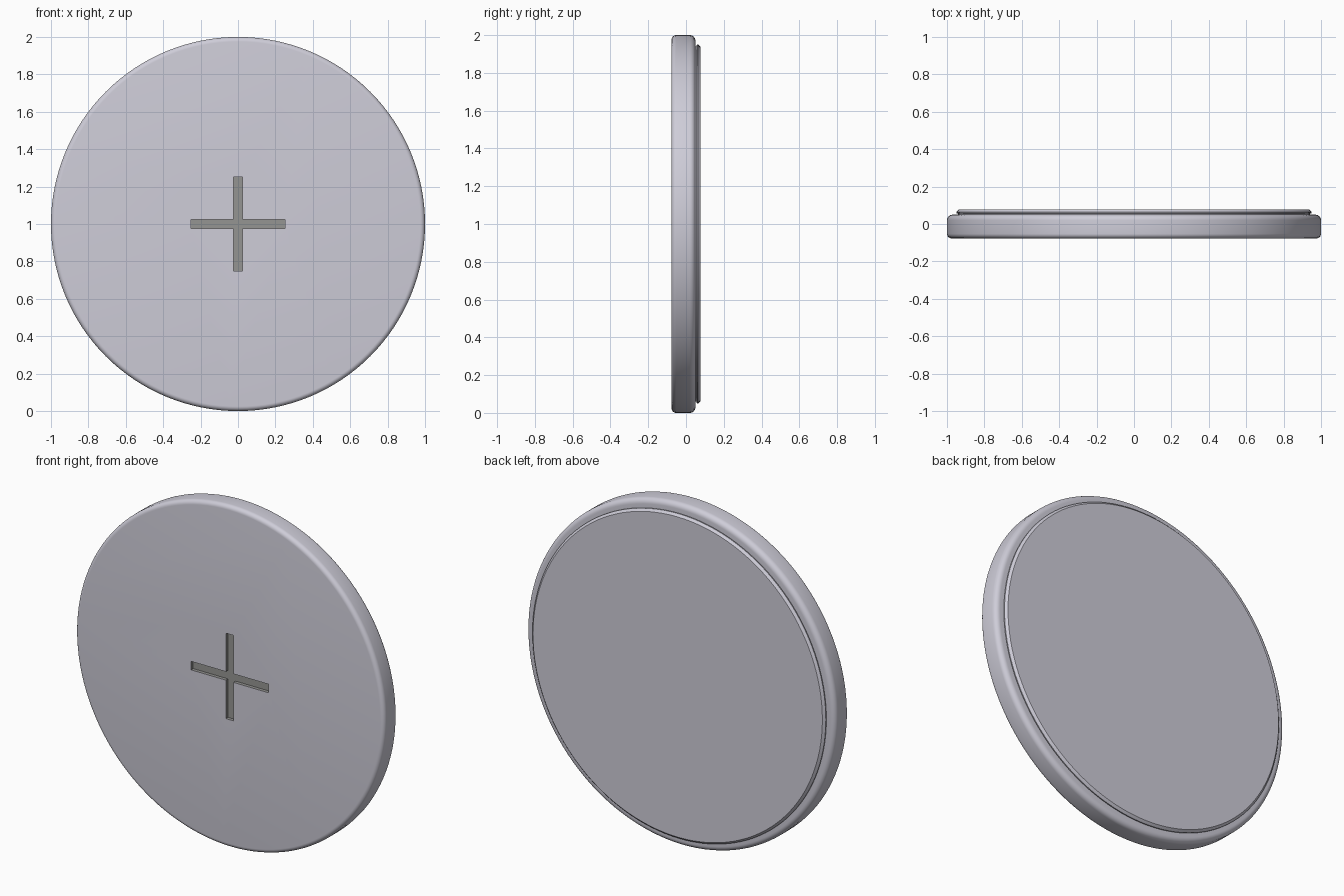
import bpy, bmesh, math

if "Cube" in bpy.data.objects:
    bpy.data.objects.remove(bpy.data.objects["Cube"])

SEG = 128
CZ = 1.0


def material(name, rgb):
    m = bpy.data.materials.new(name)
    m.diffuse_color = (*rgb, 1)
    m.use_nodes = True
    m.node_tree.nodes["Principled BSDF"].inputs["Base Color"].default_value = m.diffuse_color
    return m


def make_object(name, bm, mat):
    bmesh.ops.recalc_face_normals(bm, faces=bm.faces)
    me = bpy.data.meshes.new(name)
    bm.to_mesh(me)
    bm.free()
    me.materials.append(mat)
    ob = bpy.data.objects.new(name, me)
    bpy.context.collection.objects.link(ob)
    return ob


def lathe(name, profile, mat):
    """Closed solid of revolution about the y axis from (radius, y) points."""
    bm = bmesh.new()
    rings = []
    for r, y in profile:
        rings.append([bm.verts.new((r * math.cos(2 * math.pi * i / SEG), y,
                                    CZ + r * math.sin(2 * math.pi * i / SEG)))
                      for i in range(SEG)])
    for a, b in zip(rings, rings[1:]):
        for i in range(SEG):
            j = (i + 1) % SEG
            bm.faces.new((a[i], a[j], b[j], b[i]))
    bm.faces.new(rings[0])
    bm.faces.new(rings[-1])
    return make_object(name, bm, mat)


def fillet(r, y, rad, a0, a1, n=6):
    return [(r + rad * math.cos(math.radians(a0 + (a1 - a0) * k / n)),
             y + rad * math.sin(math.radians(a0 + (a1 - a0) * k / n)))
            for k in range(n + 1)]


def smooth(ob):
    bpy.ops.object.select_all(action='DESELECT')
    ob.select_set(True)
    bpy.context.view_layer.objects.active = ob
    bpy.ops.object.shade_smooth_by_angle(angle=math.radians(30))


shell = material("shell_grey", (0.62, 0.61, 0.69))
dark = material("slot_grey", (0.30, 0.30, 0.29))

# Rounded disc with the stepped, chamfered back plate
profile = (fillet(0.975, -0.052, 0.025, -90, 0) + fillet(0.97, 0.02, 0.03, 0, 90)
           + [(0.94, 0.05), (0.94, 0.055), (0.95, 0.058), (0.95, 0.064),
              (0.937, 0.077)])
body = lathe("disc_body", profile, shell)

# Cross-shaped slot cut into the front
w, l = 0.025, 0.25
outline = [(w, w), (w, l), (-w, l), (-w, w), (-l, w), (-l, -w),
           (-w, -w), (-w, -l), (w, -l), (w, -w), (l, -w), (l, w)]
bm = bmesh.new()
face = bm.faces.new([bm.verts.new((x, -0.2, CZ + z)) for x, z in outline])
ext = bmesh.ops.extrude_face_region(bm, geom=[face])
for v in [g for g in ext["geom"] if isinstance(g, bmesh.types.BMVert)]:
    v.co.y = -0.057
cutter = make_object("slot_cutter", bm, dark)
cutter.hide_render = True

mod = body.modifiers.new("slot", 'BOOLEAN')
mod.operation = 'DIFFERENCE'
mod.solver = 'EXACT'
mod.material_mode = 'TRANSFER'
mod.object = cutter
bpy.context.view_layer.objects.active = body
bpy.ops.object.modifier_apply(modifier=mod.name)
bpy.data.objects.remove(cutter)
smooth(body)
